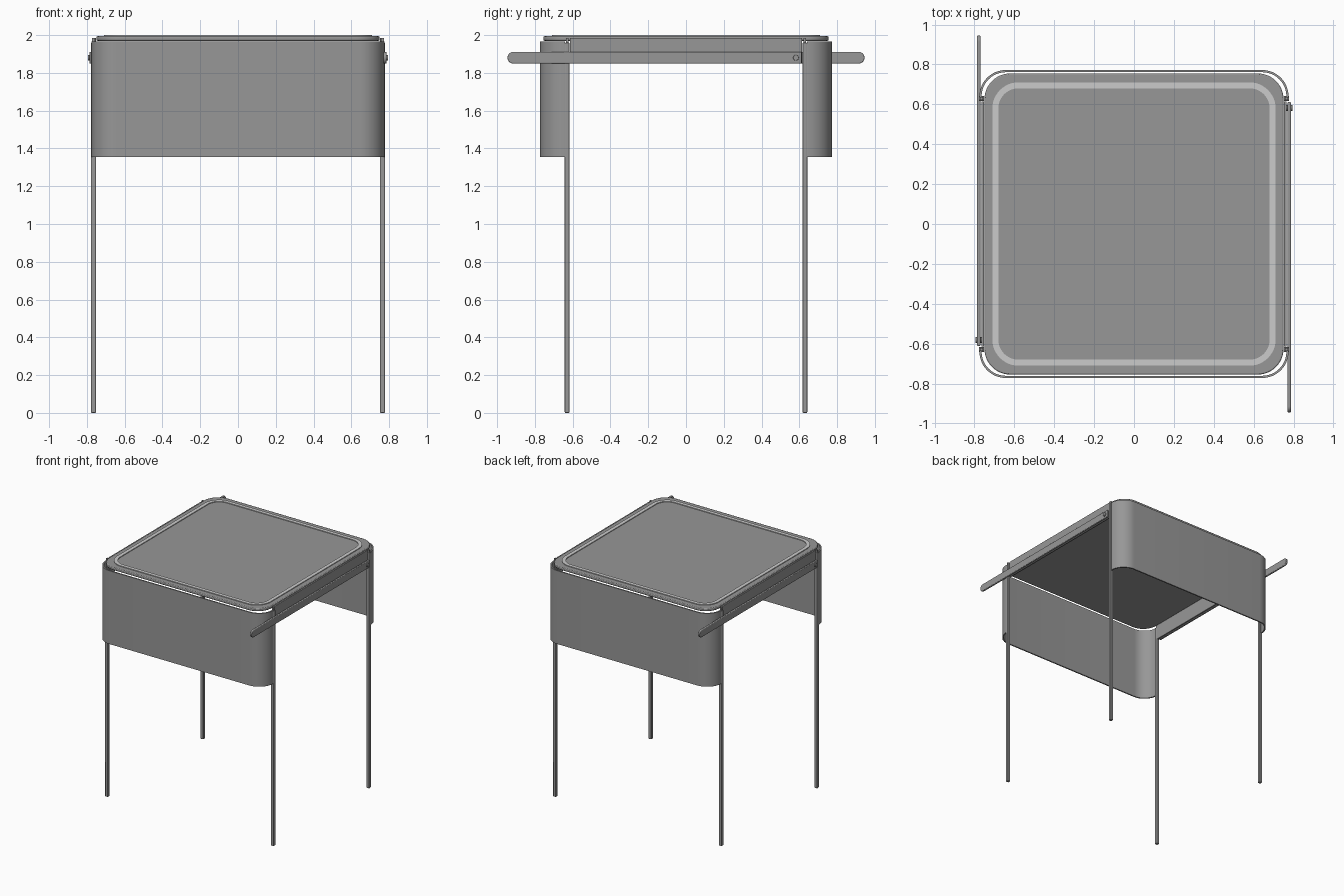
import bpy, bmesh, math

if "Cube" in bpy.data.objects:
    bpy.data.objects.remove(bpy.data.objects["Cube"])

def material(name, v):
    m = bpy.data.materials.new(name)
    m.diffuse_color = (v, v, v, 1)
    m.use_nodes = True
    m.node_tree.nodes["Principled BSDF"].inputs["Base Color"].default_value = m.diffuse_color
    return m

GREY = material("mid_grey", 0.31)
LIGHT = material("light_grey", 0.60)


def finish(name, bm, mat, bevel=0.0, segments=2):
    bmesh.ops.recalc_face_normals(bm, faces=bm.faces)
    me = bpy.data.meshes.new(name)
    bm.to_mesh(me)
    bm.free()
    me.materials.append(mat)
    ob = bpy.data.objects.new(name, me)
    bpy.context.collection.objects.link(ob)
    if bevel:
        b = ob.modifiers.new("bevel", 'BEVEL')
        b.width, b.segments, b.limit_method = bevel, segments, 'ANGLE'
        b.angle_limit = math.radians(40)
    bpy.ops.object.select_all(action='DESELECT')
    ob.select_set(True)
    bpy.context.view_layer.objects.active = ob
    bpy.ops.object.shade_smooth_by_angle(angle=math.radians(35))
    return ob


def arc(cx, cy, r, a0, a1, n=12):
    return [(cx + r * math.cos(math.radians(a0 + (a1 - a0) * i / n)),
             cy + r * math.sin(math.radians(a0 + (a1 - a0) * i / n))) for i in range(n + 1)]


def rounded(hx, hy, r):
    pts = []
    for sx, sy, a in ((1, 1, 0), (-1, 1, 90), (-1, -1, 180), (1, -1, 270)):
        pts += arc(sx * (hx - r), sy * (hy - r), r, a, a + 90)
    return pts


def prism(name, pts, lo, hi, mat, axis='z', **kw):
    """Extrude an outline along z, or a (y, z) outline along x."""
    bm = bmesh.new()
    place = (lambda p, h: (p[0], p[1], h)) if axis == 'z' else (lambda p, h: (h, p[0], p[1]))
    a = [bm.verts.new(place(p, lo)) for p in pts]
    b = [bm.verts.new(place(p, hi)) for p in pts]
    bm.faces.new(a)
    bm.faces.new(b)
    for i in range(len(pts)):
        j = (i + 1) % len(pts)
        bm.faces.new((a[i], a[j], b[j], b[i]))
    return finish(name, bm, mat, **kw)


def band(name, outer, inner, lo, hi, mat, closed):
    """Wall between two matching outlines, closed ring or open strip."""
    bm = bmesh.new()
    rows = [[bm.verts.new((x, y, z)) for x, y in pts]
            for pts, z in ((outer, lo), (outer, hi), (inner, hi), (inner, lo))]
    n = len(outer)
    for i in range(n if closed else n - 1):
        j = (i + 1) % n
        for k in range(4):
            p, q = rows[k], rows[(k + 1) % 4]
            bm.faces.new((p[i], p[j], q[j], q[i]))
    if not closed:
        for e in (0, -1):
            bm.faces.new([r[e] for r in rows])
    return finish(name, bm, mat)


def box(name, x, y, z, **kw):
    return prism(name, [(x[0], y[0]), (x[1], y[0]), (x[1], y[1]), (x[0], y[1])],
                 z[0], z[1], GREY, **kw)


# Table top with a raised light border
prism("table_top", rounded(0.75, 0.755, 0.13), 1.97, 1.994, GREY, bevel=0.006)
band("top_border", rounded(0.71, 0.71, 0.13), rounded(0.68, 0.68, 0.10),
     1.990, 2.0, LIGHT, True)


# Curved front and back aprons, open U shape in plan
def apron_line(off, s):
    hx, hy, r = 0.775 - off, 0.772 - off, 0.132 - off
    pts = [(hx, 0.645)] + arc(hx - r, hy - r, r, 0, 90)
    pts += arc(r - hx, hy - r, r, 90, 180) + [(-hx, 0.645)]
    return [(x, y * s) for x, y in pts]


for name, s in (("front_apron", -1), ("back_apron", 1)):
    band(name, apron_line(0, s), apron_line(0.011, s), 1.355, 1.966, GREY, False)

# Four slim legs with small pins under the top
for sx, side in ((-1, "left"), (1, "right")):
    for sy, end in ((-1, "front"), (1, "back")):
        x = sorted((sx * 0.752, sx * 0.778))
        y = sorted((sy * 0.616, sy * 0.642))
        box(f"{end}_{side}_leg", x, y, (0, 1.96), bevel=0.004)
        x = sorted((sx * 0.758, sx * 0.772))
        y = sorted((sy * 0.622, sy * 0.636))
        box(f"{end}_{side}_leg_pin", x, y, (1.955, 1.985))

# Side rails, swinging handle bars and their pivot screws; the sides are rotated copies
for s, side in ((1, "right"), (-1, "left")):
    x = sorted((s * 0.752, s * 0.765))
    box(f"{side}_rail", x, (-0.614, 0.614), (1.85, 1.986), bevel=0.002)

    r, zc = 0.031, 1.880
    bar = [(0.612, zc - r), (0.612, zc + r)] + arc(-0.914, zc, r, 90, 270)
    x = sorted((s * 0.770, s * 0.787))
    prism(f"{side}_handle_bar", [(y * s, z) for y, z in bar], x[0], x[1], GREY,
          axis='x', bevel=0.005, segments=3)

    x = sorted((s * 0.760, s * 0.795))
    prism(f"{side}_pivot_screw", arc(0.582 * s, zc, 0.015, 0, 360, 20)[:-1],
          x[0], x[1], GREY, axis='x', bevel=0.002)
